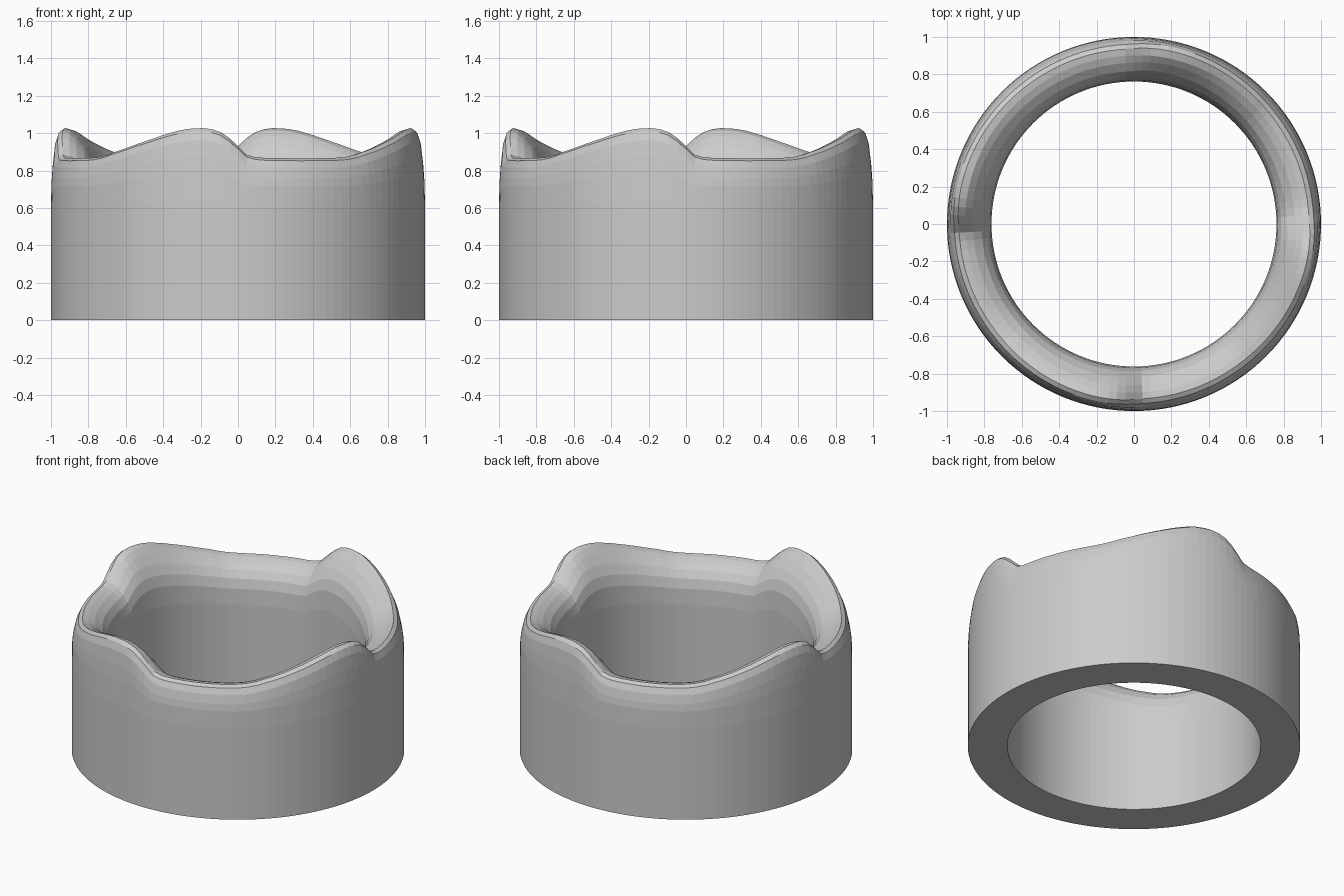
import bpy, bmesh, math

if "Cube" in bpy.data.objects:
    bpy.data.objects.remove(bpy.data.objects["Cube"])

SEGMENTS = 128

# Rim height over one quarter turn: (degrees, z); the pattern repeats four times
RIM = [(0, .93), (1.5, .895), (4, .875), (8, .868), (20, .865), (32, .866), (38, .872),
       (42, .884), (45, .898), (49, .913), (60, .965), (66, .995), (72, 1.02), (78, 1.028),
       (83, 1.018), (86, .99), (88, .962), (90, .93)]

# Lip cross-section, outside to inside: (radius, drop below the rim)
LOW_LIP = [(1.0, .26), (.997, .15), (.991, .105), (.978, .05), (.96, .013), (.935, 0),
           (.90, .006), (.86, .022), (.815, .055), (.785, .10), (.768, .16), (.762, .26)]
HIGH_LIP = [(1.0, .40), (.996, .24), (.991, .15), (.983, .065), (.968, .018), (.945, 0),
            (.905, .012), (.87, .045), (.825, .10), (.79, .16), (.77, .23), (.762, .36)]


def rim_height(deg):
    for (a, za), (b, zb) in zip(RIM, RIM[1:]):
        if a <= deg <= b:
            return za + (zb - za) * (deg - a) / (b - a)


def section(deg):
    z = rim_height(deg % 90)
    k = min(1, max(0, (z - .865) / .163))
    pts = [(1.0, 0), (1.0, .4)]
    for (r0, d0), (r1, d1) in zip(LOW_LIP, HIGH_LIP):
        pts.append((r0 + (r1 - r0) * k, z - d0 - (d1 - d0) * k))
    return pts + [(.762, .4), (.762, 0)]


# Ring wall with wavy rounded rim, closed by a flat annular base
bm = bmesh.new()
rings = []
for i in range(SEGMENTS):
    deg = 360 * i / SEGMENTS
    a = math.radians(deg)
    rings.append([bm.verts.new((r * math.cos(a), r * math.sin(a), z)) for r, z in section(deg)])
for i in range(SEGMENTS):
    p, q = rings[i], rings[(i + 1) % SEGMENTS]
    n = len(p)
    for j in range(n):
        k = (j + 1) % n
        bm.faces.new((p[j], q[j], q[k], p[k]))
bmesh.ops.recalc_face_normals(bm, faces=bm.faces)
mesh = bpy.data.meshes.new("wavy_ring")
bm.to_mesh(mesh)
bm.free()
ring = bpy.data.objects.new("wavy_ring", mesh)
bpy.context.collection.objects.link(ring)
